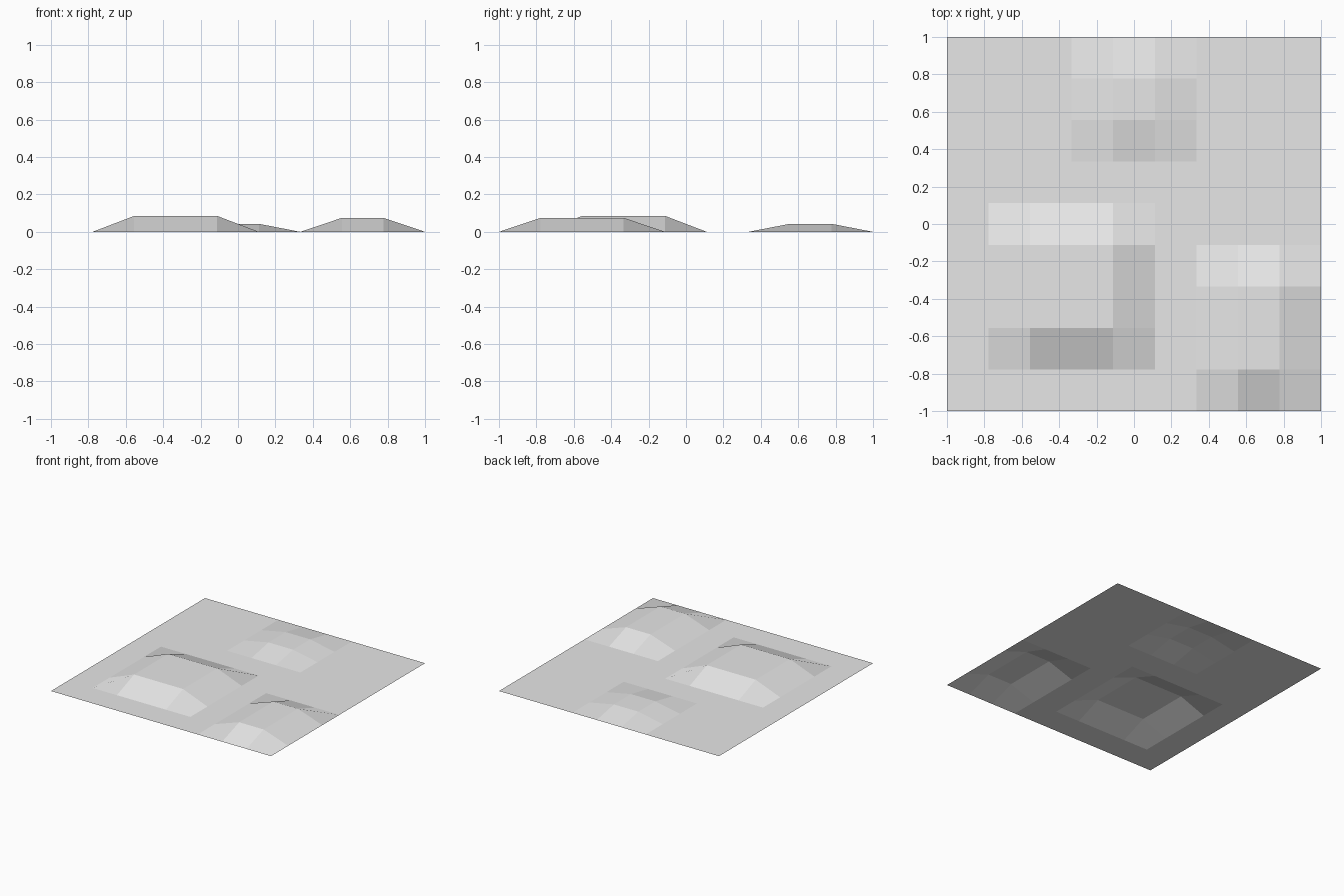
import bpy

# Remove the default cube
cube = bpy.data.objects.get("Cube")
if cube:
    bpy.data.objects.remove(cube, do_unlink=True)

CELLS = 9
STEP = 2 / CELLS

# Flat plain: an open sheet of square cells
bpy.ops.mesh.primitive_grid_add(x_subdivisions=CELLS, y_subdivisions=CELLS, size=2)
terrain = bpy.context.object
terrain.name = terrain.data.name = "hilly_terrain"


# Hills: plateaus raised from the grid, ranges given in grid rows and columns
def raise_hill(columns, rows, height):
    for v in terrain.data.vertices:
        i = round((v.co.x + 1) / STEP)
        j = round((v.co.y + 1) / STEP)
        if i in columns and j in rows:
            v.co.z = height


raise_hill(range(2, 5), range(2, 5), 0.085)  # broad hill
raise_hill(range(7, 9), range(1, 4), 0.075)  # long hill at the edge
raise_hill(range(4, 6), range(7, 9), 0.043)  # low hill at the back

# Plain grey surface
grey = bpy.data.materials.new("light_grey")
grey.use_nodes = True
colour = (0.8, 0.8, 0.8, 1)
grey.diffuse_color = colour
grey.node_tree.nodes["Principled BSDF"].inputs["Base Color"].default_value = colour
terrain.data.materials.append(grey)
bpy.ops.object.shade_flat()
